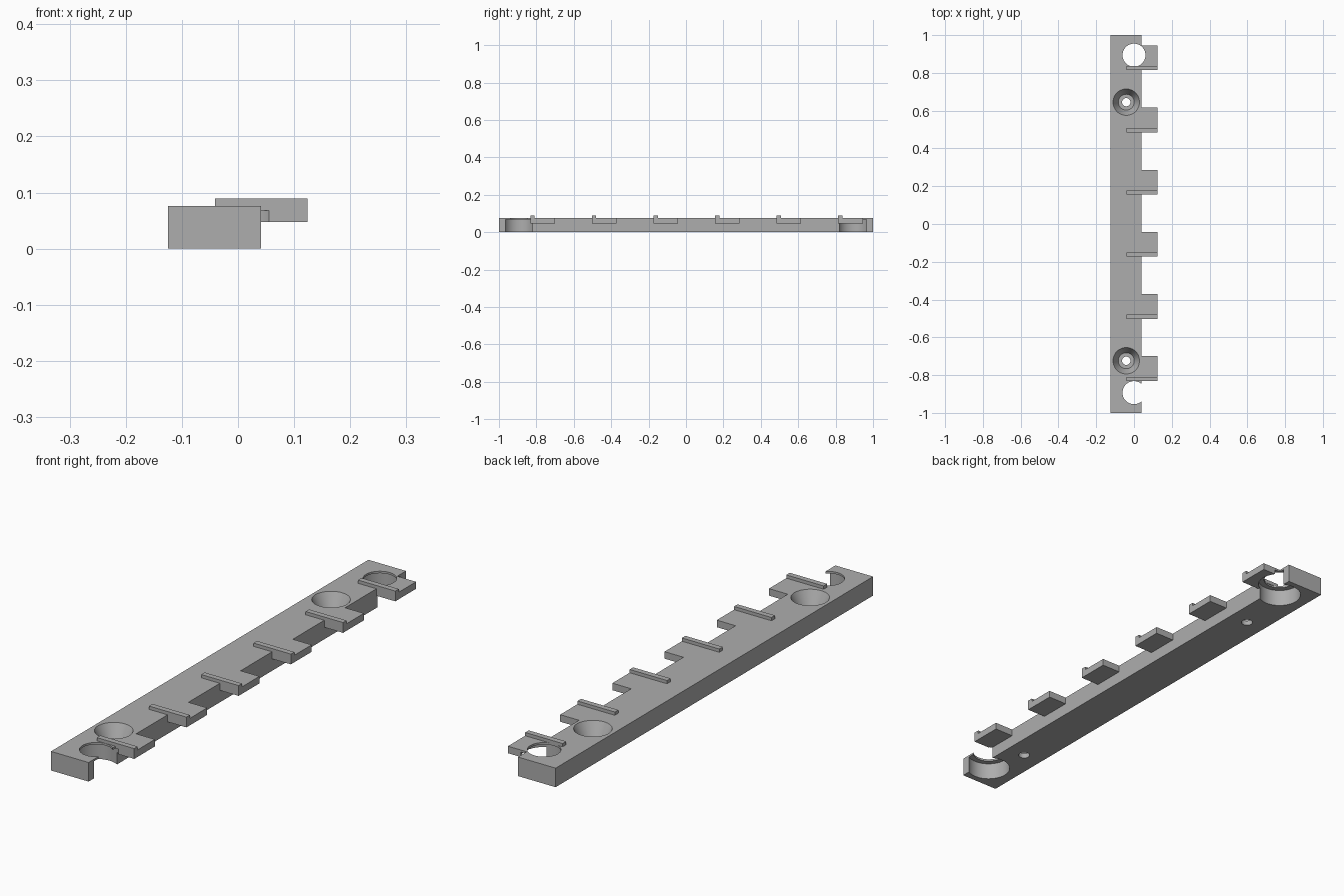
import bpy
import bmesh
from mathutils import Matrix, Vector

old = bpy.data.objects.get("Cube")
if old:
    bpy.data.objects.remove(old, do_unlink=True)

grey = bpy.data.materials.new("plain grey")
grey.use_nodes = True
tone = (0.42, 0.42, 0.42, 1)
grey.diffuse_color = tone
grey.node_tree.nodes["Principled BSDF"].inputs["Base Color"].default_value = tone

LEFT, EDGE, TIP = -0.125, 0.041, 0.124
TOP, TAB_BASE, RIDGE_TOP = 0.076, 0.048, 0.089
TAB_WIDTH, RIDGE_WIDTH = 0.131, 0.022


def make_object(name, bm):
    bmesh.ops.recalc_face_normals(bm, faces=bm.faces)
    mesh = bpy.data.meshes.new(name)
    bm.to_mesh(mesh)
    bm.free()
    mesh.materials.append(grey)
    obj = bpy.data.objects.new(name, mesh)
    bpy.context.collection.objects.link(obj)
    return obj


def box(name, low, high):
    low, high = Vector(low), Vector(high)
    bm = bmesh.new()
    place = Matrix.Translation((low + high) / 2) @ Matrix.Diagonal((*(high - low), 1))
    bmesh.ops.create_cube(bm, size=1, matrix=place)
    return make_object(name, bm)


def turned(name, x, y, profile, sides=48):
    """Solid of revolution from (radius, height) pairs."""
    bm = bmesh.new()
    rings = []
    for radius, z in profile:
        ring = bmesh.ops.create_circle(bm, segments=sides, radius=radius,
                                       matrix=Matrix.Translation((x, y, z)))
        rings.append(ring["verts"])
    for a, b in zip(rings, rings[1:]):
        for i in range(sides):
            j = (i + 1) % sides
            bm.faces.new((a[i], a[j], b[j], b[i]))
    bm.faces.new(rings[0])
    bm.faces.new(rings[-1])
    return make_object(name, bm)


def combine(target, other, operation):
    mod = target.modifiers.new(operation.lower(), "BOOLEAN")
    mod.object = other
    mod.operation = operation
    mod.solver = "EXACT"
    bpy.context.view_layer.objects.active = target
    bpy.ops.object.modifier_apply(modifier=mod.name)
    bpy.data.objects.remove(other, do_unlink=True)


# Main bar with six side tabs
bar = box("mounting_bar", (LEFT, -1, 0), (EDGE, 1, TOP))
tab_starts = [-0.831 + 0.329 * i for i in range(6)]
for y in tab_starts:
    tab = box("tab", (EDGE - 0.03, y, TAB_BASE), (TIP, y + TAB_WIDTH, TOP))
    combine(bar, tab, "UNION")

# Stepped end holes: wide bore below, narrower opening through the top skin
for y in (-0.893, 0.894):
    bore = turned("end_bore", 0, y, [(0.083, -0.05), (0.083, 0.068),
                                     (0.061, 0.068), (0.061, 0.15)])
    combine(bar, bore, "DIFFERENCE")

# Tapered screw recesses with a small through hole
for y in (-0.724, 0.645):
    recess = turned("screw_recess", EDGE * -1, y,
                    [(0.022, -0.05), (0.022, 0.02), (0.042, 0.02),
                     (0.07, TOP), (0.07, 0.15)])
    combine(bar, recess, "DIFFERENCE")

bpy.ops.object.select_all(action="DESELECT")
bar.select_set(True)
bpy.context.view_layer.objects.active = bar
bpy.ops.object.shade_smooth_by_angle(angle=0.5)

# Thin raised ridge along the front edge of each tab
for i, y in enumerate(tab_starts):
    box(f"ridge_{i + 1}", (-EDGE, y, TOP - 0.002), (TIP, y + RIDGE_WIDTH, RIDGE_TOP))
